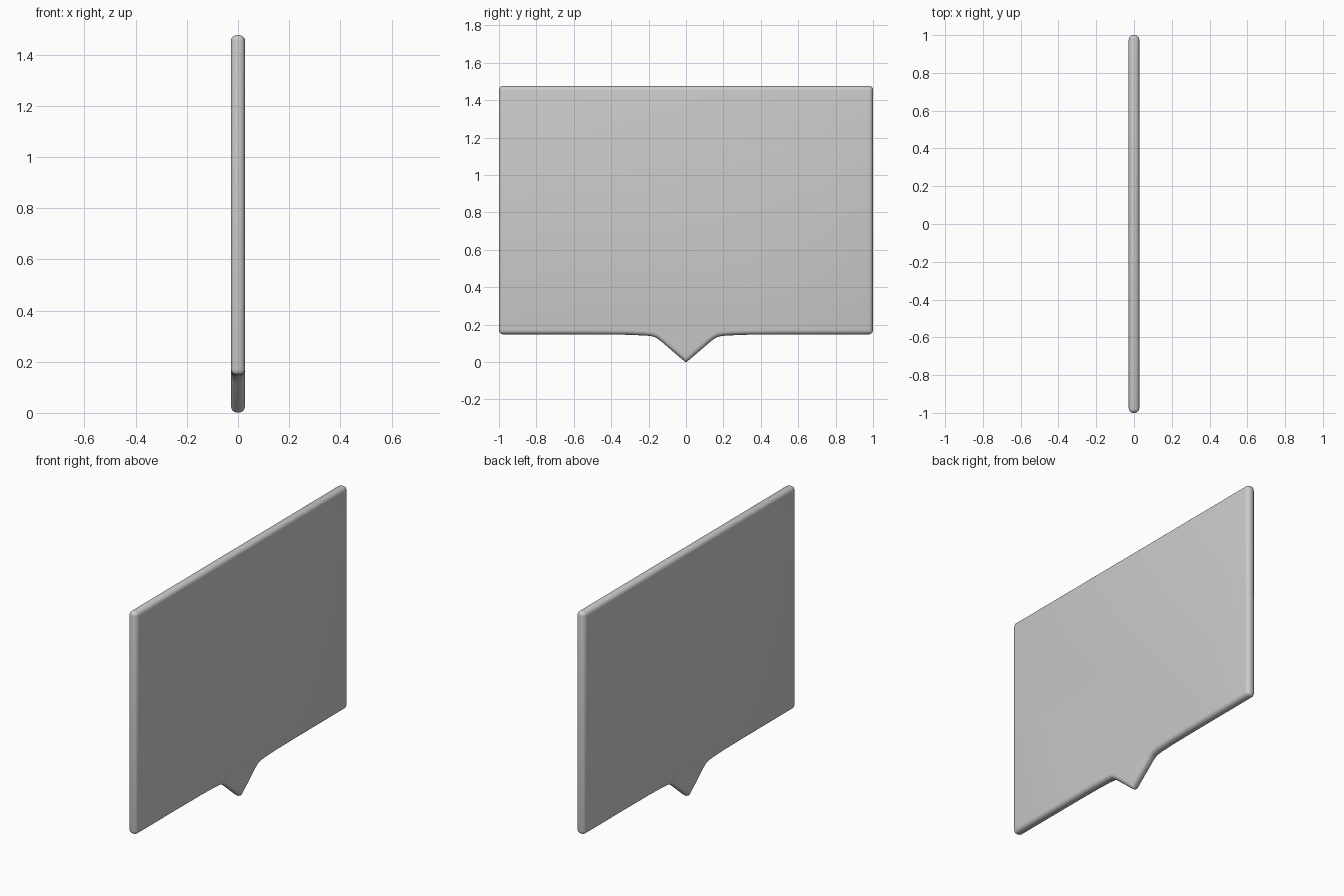
import bpy, bmesh

if "Cube" in bpy.data.objects:
    bpy.data.objects.remove(bpy.data.objects["Cube"])

HALF_T = 0.028   # half thickness of the panel
ROUND = 0.024    # edge rounding

# right half of the outline (y, z), from the pointed tip to the top corner
half = [(0.13, 0.108), (0.145, 0.12), (0.16, 0.13), (0.18, 0.1375),
        (0.22, 0.142), (0.33, 0.146), (0.5, 0.1475), (1.0, 0.148), (1.0, 1.476)]
outline = [(0.0, -0.003)] + half + [(-y, z) for y, z in reversed(half)]

# speech-bubble shaped slab
bm = bmesh.new()
left = [bm.verts.new((-HALF_T, y, z)) for y, z in outline]
right = [bm.verts.new((HALF_T, y, z)) for y, z in outline]
n = len(outline)
bm.faces.new(left)
bm.faces.new(right)
for i in range(n):
    j = (i + 1) % n
    bm.faces.new((left[i], left[j], right[j], right[i]))
bmesh.ops.recalc_face_normals(bm, faces=bm.faces)

# rounding: full on rims and outer corners, slight at the tip
weight = bm.edges.layers.float.new("bevel_weight_edge")
for e in bm.edges:
    a, b = e.verts
    if a.co.x == b.co.x:
        e[weight] = 1.0
    elif abs(a.co.y) > 0.99:
        e[weight] = 0.9
    elif abs(a.co.y) < 0.01:
        e[weight] = 0.4

mesh = bpy.data.meshes.new("speech_bubble_panel")
bm.to_mesh(mesh)
bm.free()
panel = bpy.data.objects.new("speech_bubble_panel", mesh)
bpy.context.collection.objects.link(panel)

bevel = panel.modifiers.new("rounded_edges", "BEVEL")
bevel.limit_method = "WEIGHT"
bevel.width = ROUND
bevel.segments = 5

bpy.context.view_layer.objects.active = panel
panel.select_set(True)
bpy.ops.object.modifier_apply(modifier=bevel.name)
bpy.ops.object.shade_smooth_by_angle(angle=0.6)
